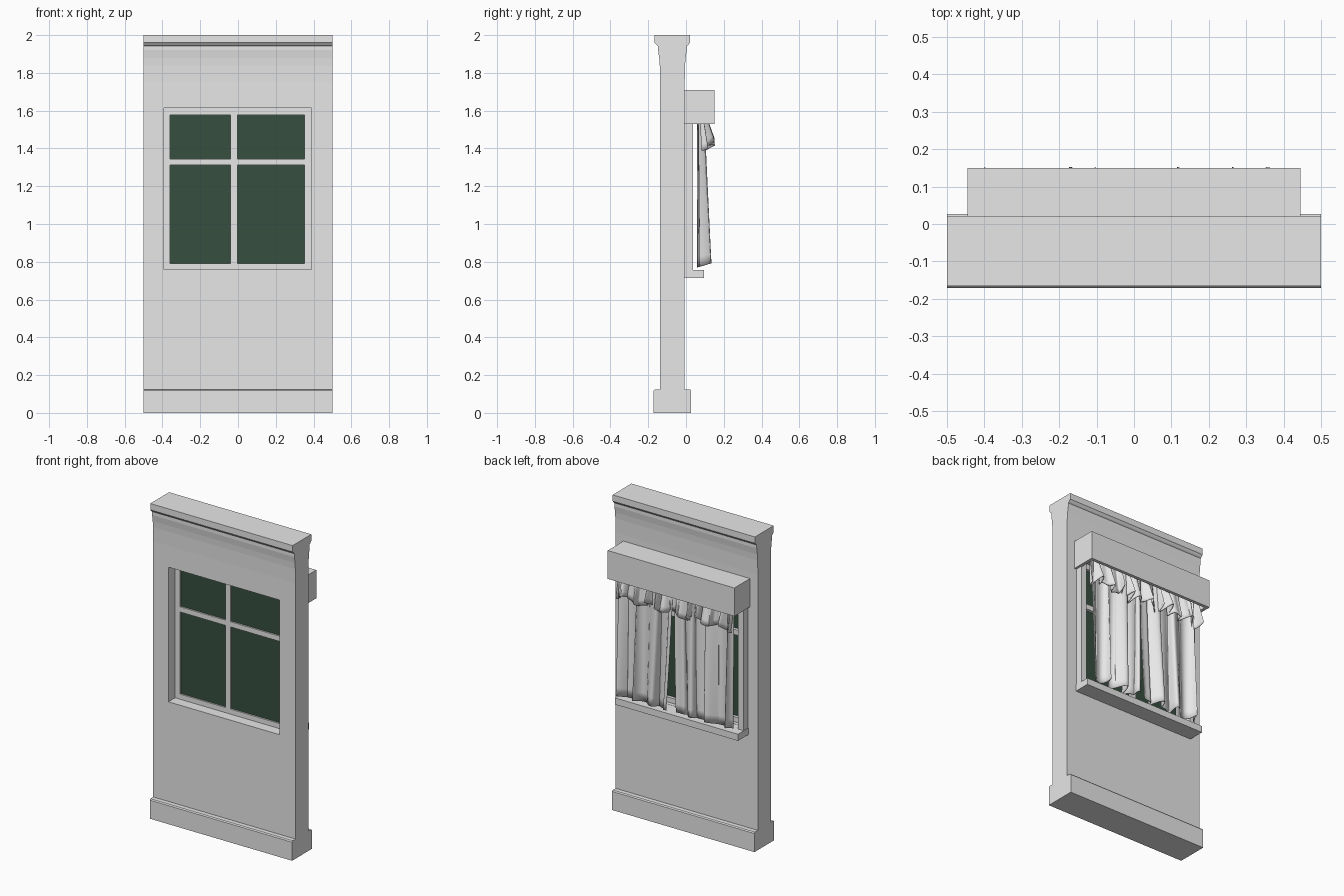
import bpy, bmesh, math
from mathutils import Vector

cube = bpy.data.objects.get("Cube")
if cube:
    bpy.data.objects.remove(cube, do_unlink=True)


def material(name, rgb):
    m = bpy.data.materials.new(name)
    m.use_nodes = True
    m.diffuse_color = (*rgb, 1)
    m.node_tree.nodes["Principled BSDF"].inputs["Base Color"].default_value = (*rgb, 1)
    return m


GREY = material("light grey", (0.8, 0.8, 0.8))
GREEN = material("dark green glass", (0.039, 0.077, 0.05))


def finish(name, bm, mat):
    bmesh.ops.recalc_face_normals(bm, faces=bm.faces)
    mesh = bpy.data.meshes.new(name)
    bm.to_mesh(mesh)
    bm.free()
    mesh.materials.append(mat)
    ob = bpy.data.objects.new(name, mesh)
    bpy.context.collection.objects.link(ob)
    return ob


def boxes(name, specs, mat=GREY):
    """One object from boxes given as (x0, x1, y0, y1, z0, z1)."""
    bm = bmesh.new()
    for x0, x1, y0, y1, z0, z1 in specs:
        vs = bmesh.ops.create_cube(bm, size=1)["verts"]
        for v in vs:
            v.co = Vector((x0 if v.co.x < 0 else x1,
                           y0 if v.co.y < 0 else y1,
                           z0 if v.co.z < 0 else z1))
    return finish(name, bm, mat)


def extrude_x(name, profile, half):
    """Extrude a (y, z) outline along x."""
    bm = bmesh.new()
    face = bm.faces.new([bm.verts.new((-half, y, z)) for y, z in profile])
    ext = bmesh.ops.extrude_face_region(bm, geom=[face])["geom"]
    for v in ext:
        if isinstance(v, bmesh.types.BMVert):
            v.co.x = half
    return finish(name, bm, GREY)


# Wall with baseboard and cornice: half outline as (offset from middle, z)
MID = -0.072
half_outline = [(0.099, 0), (0.099, 0.118), (0.094, 0.125), (0.065, 0.125),
                (0.065, 1.75), (0.067, 1.84), (0.07, 1.88), (0.076, 1.92),
                (0.076, 1.942), (0.083, 1.947), (0.091, 1.957), (0.094, 1.96),
                (0.094, 2)]
outline = [(MID + d, z) for d, z in half_outline]
outline += [(MID - d, z) for d, z in reversed(half_outline)]
wall = extrude_x("wall", outline, 0.5)

# Window opening
X0, X1, Z0, Z1 = -0.393, 0.389, 0.758, 1.613
cutter = boxes("opening_cutter", [(X0, X1, -0.5, 0.5, Z0, Z1)])
cutter.hide_render = True
mod = wall.modifiers.new("opening", "BOOLEAN")
mod.operation, mod.solver, mod.object = "DIFFERENCE", "EXACT", cutter
bpy.context.view_layer.objects.active = wall
bpy.ops.object.modifier_apply(modifier="opening")
bpy.data.objects.remove(cutter, do_unlink=True)

# Window frame, glazing bars and glass
Y0, Y1 = -0.07, -0.03
boxes("window_frame", [
    (X0, -0.359, Y0, Y1, Z0, Z1), (0.351, X1, Y0, Y1, Z0, Z1),
    (-0.359, 0.351, Y0, Y1, Z0, 0.79), (-0.359, 0.351, Y0, Y1, 1.578, Z1)])
boxes("glazing_bars", [
    (-0.04, -0.003, Y0, Y1, 0.79, 1.578),
    (-0.359, -0.04, Y0, Y1, 1.312, 1.345), (-0.003, 0.351, Y0, Y1, 1.312, 1.345)])
boxes("glass", [(-0.359, 0.351, -0.06, -0.05, 0.79, 1.578)], GREEN)

# Indoor casing, sill and valance box open at the bottom
boxes("casing", [(-0.43, X0, -0.01, 0.038, 0.755, 1.65),
                 (X1, 0.43, -0.01, 0.038, 0.755, 1.65),
                 (X0, X1, -0.01, 0.038, Z1, 1.65)])
boxes("sill", [(-0.433, 0.433, -0.01, 0.096, 0.715, 0.757)])
boxes("valance_box", [(-0.445, 0.445, -0.01, 0.15, 1.69, 1.71),
                      (-0.445, 0.445, 0.13, 0.15, 1.53, 1.69),
                      (-0.445, -0.425, -0.01, 0.13, 1.53, 1.69),
                      (0.425, 0.445, -0.01, 0.13, 1.53, 1.69)])


def cloth(name, point, nx, nz):
    """Smooth sheet from point(u, v), u across and v downward."""
    bm = bmesh.new()
    rows = [[bm.verts.new(point(i / nx, j / nz)) for i in range(nx + 1)]
            for j in range(nz + 1)]
    for a, b in zip(rows, rows[1:]):
        for i in range(nx):
            bm.faces.new((a[i], a[i + 1], b[i + 1], b[i]))
    ob = finish(name, bm, GREY)
    solid = ob.modifiers.new("thickness", "SOLIDIFY")
    solid.thickness, solid.offset = 0.004, 0
    bpy.ops.object.select_all(action="DESELECT")
    ob.select_set(True)
    bpy.context.view_layer.objects.active = ob
    bpy.ops.object.shade_smooth_by_angle(angle=math.radians(50))
    return ob


# Two hanging curtains that part slightly toward the hem
def curtain(name, inner, outer, phase):
    def point(u, v):
        edge = inner + (0.025 if outer > 0 else -0.025) * v ** 1.5
        wave = (0.65 * math.sin(u * 4.2 * math.tau / 2 * 1.5 + phase)
                + 0.35 * math.sin(u * 6 * math.tau + 2 * phase))
        x = edge + (outer - edge) * u + 0.012 * math.sin(u * 5 * math.tau + phase)
        y = 0.075 + 0.018 * v + (0.018 + 0.022 * v) * wave
        z = 1.62 - 0.84 * v + 0.012 * v ** 4 * wave
        return x, y, z
    cloth(name, point, 90, 16)


curtain("left_curtain", 0.022, 0.395, 0.6)
curtain("right_curtain", 0.018, -0.395, 2.3)


# Gathered frill flaring out below the valance box
def frill(u, v):
    t = u * math.tau
    wave = 0.7 * math.sin(11 * t + 1.5 * math.sin(3 * t)) + 0.3 * math.sin(17 * t)
    x = -0.405 + 0.81 * u + 0.014 * v * math.cos(11 * t + 1)
    y = 0.085 + 0.033 * v + (0.012 + 0.022 * v) * wave
    z = 1.6 - (0.185 + 0.018 * math.sin(5 * t + 1)) * v + 0.018 * v * wave
    return x, y, z


cloth("frill", frill, 200, 6)
